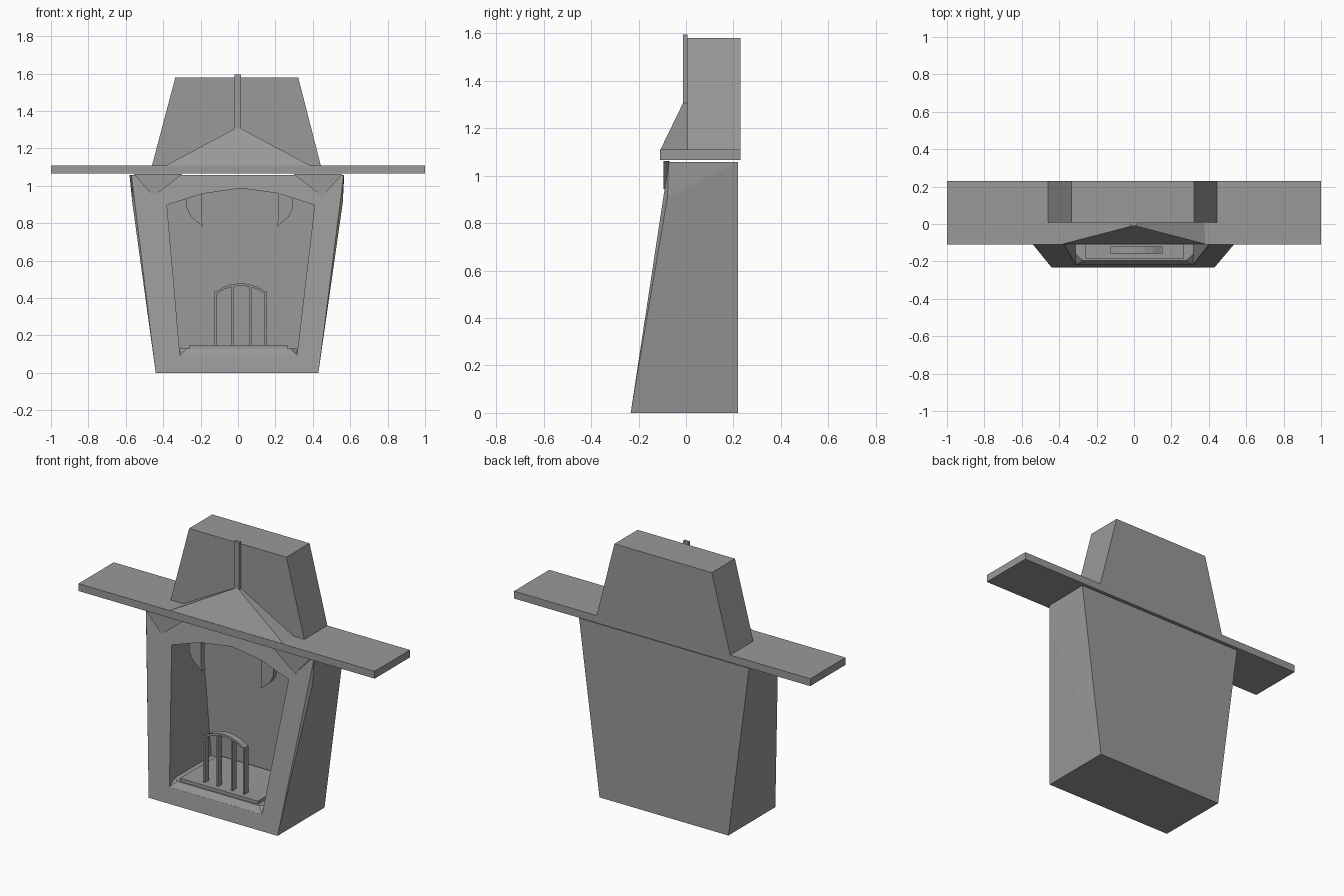
import bpy
import bmesh

cube = bpy.data.objects.get("Cube")
if cube:
    bpy.data.objects.remove(cube, do_unlink=True)

stone = bpy.data.materials.new("grey_stone")
stone.use_nodes = True
GREY = (0.32, 0.32, 0.32, 1)
stone.diffuse_color = GREY
stone.node_tree.nodes["Principled BSDF"].inputs["Base Color"].default_value = GREY


def finish(name, bm):
    bmesh.ops.recalc_face_normals(bm, faces=bm.faces)
    mesh = bpy.data.meshes.new(name)
    bm.to_mesh(mesh)
    bm.free()
    mesh.materials.append(stone)
    obj = bpy.data.objects.new(name, mesh)
    bpy.context.collection.objects.link(obj)
    return obj


def prism(name, outline, y0, y1):
    """Extrude an (x, z) outline along y."""
    bm = bmesh.new()
    face = bm.faces.new([bm.verts.new((x, y0, z)) for x, z in outline])
    grown = bmesh.ops.extrude_face_region(bm, geom=[face])["geom"]
    verts = [v for v in grown if isinstance(v, bmesh.types.BMVert)]
    bmesh.ops.translate(bm, verts=verts, vec=(0, y1 - y0, 0))
    return finish(name, bm)


def hull(name, points):
    """Convex solid around a few corner points."""
    bm = bmesh.new()
    verts = [bm.verts.new(p) for p in points]
    bmesh.ops.convex_hull(bm, input=verts)
    bmesh.ops.dissolve_limit(bm, angle_limit=0.01, verts=bm.verts, edges=bm.edges)
    return finish(name, bm)


def box(name, x0, x1, y0, y1, z0, z1):
    return prism(name, [(x0, z0), (x1, z0), (x1, z1), (x0, z1)], y0, y1)


# Flared body, leaning back to a short upright lip at the top
body = hull("fireplace_body", [
    (-0.44, -0.233, 0), (0.43, -0.233, 0), (0.43, 0.22, 0), (-0.44, 0.22, 0),
    (-0.565, -0.078, 0.91), (0.56, -0.078, 0.91),
    (-0.57, -0.073, 1.057), (0.565, -0.073, 1.057),
    (0.568, 0.22, 1.057), (-0.58, 0.22, 1.057)])

# Arched firebox cut into the body
cutter = prism("firebox_cutter", [
    (-0.31, 0.095), (0.315, 0.095), (0.41, 0.897), (0.215, 0.96),
    (0.015, 0.987), (-0.195, 0.957), (-0.38, 0.897)], -0.4, 0.19)
cutter.hide_render = True
cut = body.modifiers.new("firebox", "BOOLEAN")
cut.operation = "DIFFERENCE"
cut.solver = "EXACT"
cut.object = cutter
bpy.context.view_layer.objects.active = body
bpy.ops.object.modifier_apply(modifier=cut.name)
bpy.data.objects.remove(cutter, do_unlink=True)

# Firebox floor with a chamfered front lip, and the hearth slab on it
hull("firebox_floor", [
    (-0.31, -0.218, 0.095), (0.315, -0.218, 0.095),
    (-0.31, 0.192, 0.095), (0.315, 0.192, 0.095),
    (-0.275, -0.195, 0.13), (0.28, -0.195, 0.13),
    (-0.312, -0.16, 0.13), (0.318, -0.16, 0.13),
    (-0.312, 0.192, 0.13), (0.318, 0.192, 0.13)])
box("hearth_slab", -0.26, 0.265, -0.187, 0.18, 0.128, 0.15)

# Fire grate: four bars under an arched rail
for i, (x, top) in enumerate([(-0.119, 0.435), (-0.03, 0.468),
                              (0.067, 0.468), (0.149, 0.435)]):
    box(f"grate_bar_{i + 1}", x - 0.006, x + 0.006, -0.157, -0.12, 0.15, top)
arch = [(-0.125, 0.43), (-0.075, 0.46), (-0.03, 0.474), (0.015, 0.48),
        (0.06, 0.474), (0.105, 0.46), (0.155, 0.43)]
prism("grate_rail", arch + [(x, z - 0.013) for x, z in reversed(arch)],
      -0.158, -0.119)

# Curved fangs in the arch and pointed brackets under the shelf, mirrored
fang = [(0.285, 0.945), (0.285, 0.885), (0.262, 0.835), (0.197, 0.78),
        (0.205, 0.82), (0.203, 0.96)]
bracket = [(0.557, 1.062), (0.45, 0.943), (0.3, 1.062)]
for side, sign in (("left", 1), ("right", -1)):
    prism(side + "_fang", [(sign * x + 0.01, z) for x, z in fang], -0.08, -0.045)
    prism(side + "_bracket", [(sign * x, z) for x, z in bracket], -0.095, -0.07)

# Mantel shelf
box("mantel_shelf", -1, 1, -0.11, 0.23, 1.065, 1.11)

# Tapered chimney hood, front gable and post
prism("chimney_hood", [(-0.46, 1.108), (0.443, 1.108), (0.322, 1.58),
                       (-0.335, 1.58)], 0.007, 0.23)
hull("front_gable", [
    (-0.385, -0.108, 1.109), (0.385, -0.108, 1.109), (-0.375, 0.01, 1.109),
    (0.375, 0.01, 1.109), (0, -0.008, 1.315), (0, 0.01, 1.315)])
box("chimney_post", -0.02, 0.016, -0.012, 0.007, 1.29, 1.595)
